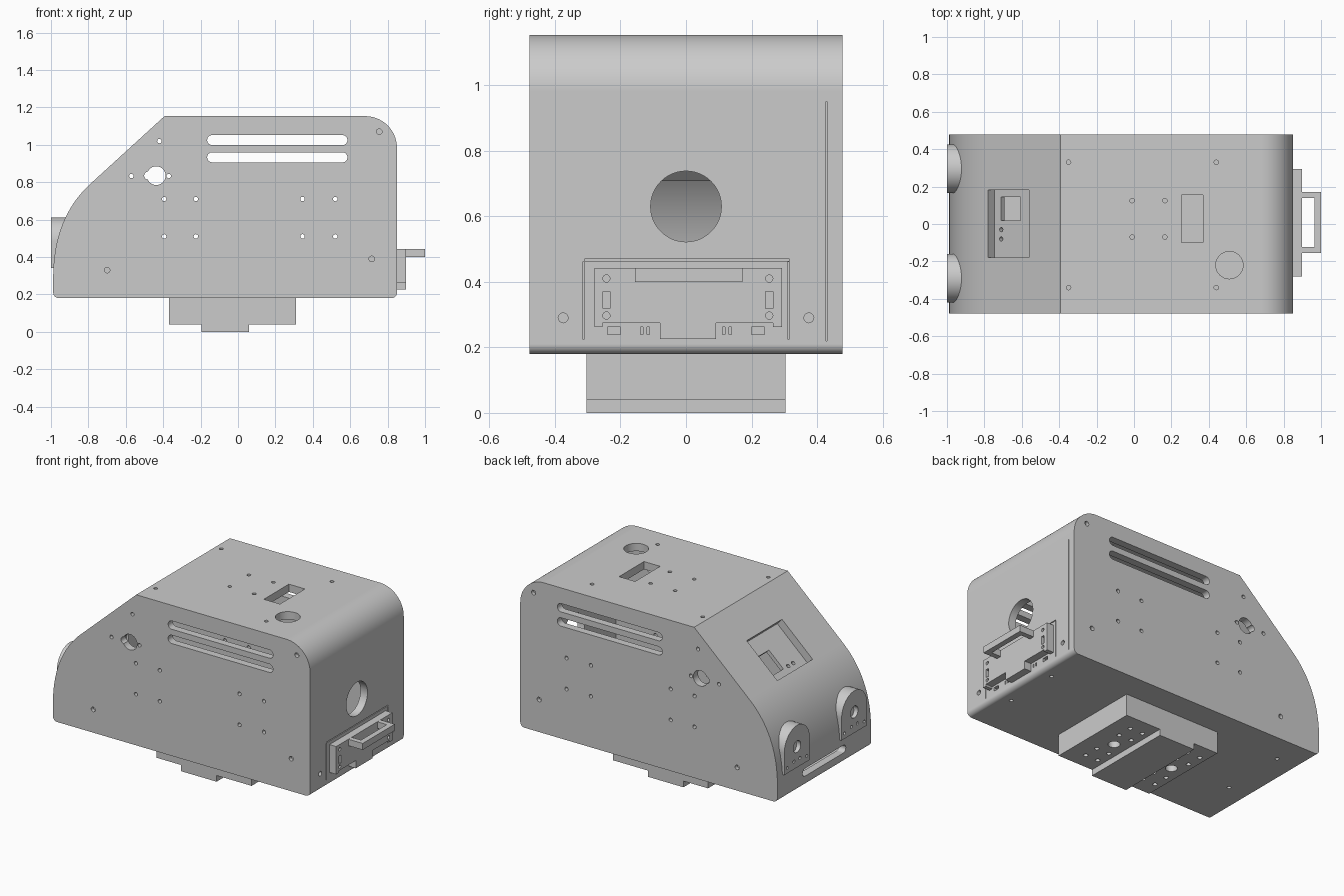
import bpy, bmesh, math
from mathutils import Matrix, Vector

old = bpy.data.objects.get("Cube")
if old:
    bpy.data.objects.remove(old, do_unlink=True)

grey = bpy.data.materials.new("plain grey")
grey.use_nodes = True
colour = (0.6, 0.6, 0.6, 1)
grey.diffuse_color = colour
grey.node_tree.nodes["Principled BSDF"].inputs["Base Color"].default_value = colour


# ---------- helpers ----------
def arc(cx, cy, r, start, end, n=12):
    return [(cx + r * math.cos(math.radians(start + (end - start) * i / n)),
             cy + r * math.sin(math.radians(start + (end - start) * i / n))) for i in range(n + 1)]


def circle(cx, cy, r, n=24):
    return arc(cx, cy, r, 0, 360, n)[:-1]


def rect(a0, a1, b0, b1):
    return [(a0, b0), (a1, b0), (a1, b1), (a0, b1)]


def stadium(a0, a1, b, r):
    return arc(a1 - r, b, r, -90, 90) + arc(a0 + r, b, r, 90, 270)


def prism(bm, pts, axis, lo, hi):
    """Extrude a 2D outline along an axis."""
    place = {"x": lambda a, b, t: (t, a, b), "y": lambda a, b, t: (a, t, b),
             "z": lambda a, b, t: (a, b, t)}[axis]
    ends = [[bm.verts.new(place(a, b, t)) for a, b in pts] for t in (lo, hi)]
    faces = [bm.faces.new(ends[0]), bm.faces.new(ends[1][::-1])]
    n = len(pts)
    for i in range(n):
        j = (i + 1) % n
        faces.append(bm.faces.new((ends[0][j], ends[0][i], ends[1][i], ends[1][j])))
    bmesh.ops.recalc_face_normals(bm, faces=faces)


def make(name, *prisms, matrix=None):
    bm = bmesh.new()
    for p in prisms:
        prism(bm, *p)
    if matrix:
        bm.transform(matrix)
    me = bpy.data.meshes.new(name)
    bm.to_mesh(me)
    bm.free()
    me.materials.append(grey)
    ob = bpy.data.objects.new(name, me)
    bpy.context.collection.objects.link(ob)
    return ob


def activate(ob):
    bpy.ops.object.select_all(action="DESELECT")
    ob.select_set(True)
    bpy.context.view_layer.objects.active = ob


def cut(ob, cutter):
    cutter.hide_render = True
    mod = ob.modifiers.new("cut", "BOOLEAN")
    mod.operation, mod.solver, mod.object = "DIFFERENCE", "EXACT", cutter
    mod.use_self = True
    activate(ob)
    bpy.ops.object.modifier_apply(modifier=mod.name)
    bpy.data.objects.remove(cutter, do_unlink=True)


def finish(ob):
    activate(ob)
    bpy.ops.object.shade_smooth_by_angle(angle=math.radians(30))
    mod = ob.modifiers.new("even_normals", "WEIGHTED_NORMAL")
    mod.keep_sharp = True


# ---------- hollow housing ----------
def outline(d):
    """Side outline of the housing, inset by d."""
    left, right, floor, top = -0.988 + d, 0.85 - d, 0.18 + d, 1.153 - d
    r = max(0.03 - d, 0.004)
    big = 0.17 - d
    p0 = Vector((left, 0.3))
    p1 = Vector((-0.985 + d, 0.617 - 0.45 * d))
    p2 = Vector((-0.783 + 0.665 * d, 0.797 - 0.747 * d))
    nose = [tuple(p0 * (1 - t) ** 2 + p1 * 2 * t * (1 - t) + p2 * t * t)
            for t in (i / 18 for i in range(19))]
    kink = [(-0.393 + 0.38 * d, top)]
    pts = arc(left + r, floor + r, r, 270, 180, 6) + nose + kink
    pts += arc(right - big, top - big, big, 90, 0, 20)
    return pts + arc(right - r, floor + r, r, 0, -90, 6)


WALL, SIDE = 0.05, 0.478
housing = make("housing", (outline(0), "y", -SIDE, SIDE))
cut(housing, make("cavity", (outline(WALL), "y", -0.43, 0.43)))

# Side vents, pivot opening and screw holes through both side walls
drills = [(stadium(-0.165, 0.585, z, 0.027), "y", -1, 1) for z in (1.025, 0.933)]
side_holes = [(-0.42, 1.02), (-0.57, 0.833), (-0.37, 0.833)]
side_holes += [(x, z) for x in (-0.395, -0.225, 0.345, 0.52) for z in (0.51, 0.71)]
drills += [(circle(x, z, 0.012, 16), "y", -1, 1) for x, z in side_holes]
for x, z in ((0.755, 1.07), (0.715, 0.39), (-0.7, 0.33)):
    for s in (-1, 1):
        drills.append((circle(x, z, 0.015, 16), "y", *sorted((s * 0.455, s * 0.6))))

# Roof openings
drills += [(rect(0.255, 0.37, -0.1, 0.155), "z", 1, 1.3),
           (circle(0.51, -0.22, 0.073, 40), "z", 1, 1.3)]
roof_holes = [(x, y) for x in (-0.35, 0.44) for y in (-0.34, 0.33)]
roof_holes += [(x, y) for x in (-0.01, 0.165) for y in (-0.07, 0.125)]
drills += [(circle(x, y, 0.012, 16), "z", 1, 1.3) for x, y in roof_holes]

# Floor screw holes
drills += [(circle(x, y, 0.012, 16), "z", 0.1, 0.3)
           for x, y in ((0.77, 0.18), (0.77, -0.18), (-0.83, 0.29), (-0.83, -0.14))]

# Rear port, screw holes, connector slots and grooves around the bracket
drills.append((circle(0, 0.63, 0.108, 48), "x", 0.7, 1))
for s in (-1, 1):
    drills += [(circle(s * 0.375, 0.29, 0.015, 16), "x", 0.75, 1),
               (rect(s * 0.22 - 0.02, s * 0.22 + 0.02, 0.24, 0.262), "x", 0.83, 1),
               (rect(s * 0.135 - 0.004, s * 0.135 + 0.004, 0.24, 0.262), "x", 0.83, 1),
               (rect(s * 0.115 - 0.004, s * 0.115 + 0.004, 0.24, 0.262), "x", 0.83, 1),
               (rect(s * 0.313 - 0.003, s * 0.313 + 0.003, 0.225, 0.46), "x", 0.838, 1)]
drills += [(rect(-0.31, 0.316, 0.464, 0.469), "x", 0.838, 1),
           (rect(0.427, 0.431, 0.22, 0.95), "x", 0.842, 1)]

# Slot low on the nose
drills.append((stadium(-0.22, 0.22, 0.268, 0.025), "x", -1.1, -0.9))
cut(housing, make("drills", *drills))
cut(housing, make("pivot_opening", (circle(-0.437, 0.835, 0.05, 32), "y", -1, 1),
                  (circle(-0.48, 0.835, 0.022, 16), "y", -1, 1)))

# Window in the sloping face, with a mounting plate behind it
slope = Matrix.Translation((-0.67, 0, 0.898)) @ Matrix.Rotation(-math.atan2(0.356, 0.39), 4, "Y")
cut(housing, make("window", (rect(-0.148, 0.148, -0.178, 0.182), "z", -0.08, 0.1), matrix=slope))
finish(housing)

plate = make("window_plate", (rect(-0.2, 0.2, -0.24, 0.24), "z", -0.075, -0.05), matrix=slope)
cut(plate, make("plate_holes", (rect(-0.1, 0.04, 0.02, 0.145), "z", -0.1, 0),
                (circle(-0.1, -0.03, 0.012, 16), "z", -0.1, 0),
                (circle(-0.1, -0.08, 0.012, 16), "z", -0.1, 0), matrix=slope))
finish(plate)

# ---------- arched sensor mounts on the nose ----------
for name, y in (("left_sensor_mount", 0.295), ("right_sensor_mount", -0.29)):
    arch = [(y - 0.13, 0.34), (y + 0.13, 0.34)] + arc(y, 0.482, 0.13, 0, 180, 32)
    mount = make(name, (arch, "x", -1, -0.9))
    holes = [(circle(y, 0.475, 0.038), "x", -1.1, -0.93)]
    holes += [(circle(y + dy, z, 0.01, 12), "x", -1.1, -0.96)
              for dy, z in ((-0.1, 0.375), (-0.03, 0.39), (0.03, 0.39), (0.1, 0.375))]
    cut(mount, make("mount_holes", *holes))
    finish(mount)

# ---------- mounting foot underneath ----------
foot = make("foot_block", (rect(-0.37, 0.31, -0.304, 0.304), "z", 0.04, 0.185))
holes = []
for x in (-0.28, 0.15):
    holes.append((circle(x, 0, 0.035), "z", 0, 0.13))
    holes += [(circle(x + dx, y, 0.014, 16), "z", 0, 0.1)
              for dx in (-0.045, 0.045) for y in (-0.2, -0.1, 0.1, 0.2)]
cut(foot, make("foot_holes", *holes))
finish(foot)
make("foot_rail", (rect(-0.195, 0.06, -0.304, 0.304), "z", 0, 0.045))

# ---------- rear bracket with handle ----------
panel = [(-0.28, 0.262), (-0.255, 0.262), (-0.255, 0.275), (-0.08, 0.275), (-0.08, 0.225),
         (0.092, 0.225), (0.092, 0.275), (0.265, 0.275), (0.265, 0.262), (0.293, 0.262),
         (0.293, 0.442), (-0.28, 0.442)]
bracket = make("rear_bracket", (panel, "x", 0.845, 0.898))
holes = []
for y in (-0.243, 0.254):
    holes += [(circle(y, 0.41, 0.011, 16), "x", 0.87, 1),
              (circle(y, 0.297, 0.011, 16), "x", 0.87, 1),
              (rect(y - 0.011, y + 0.011, 0.318, 0.37), "x", 0.86, 1)]
cut(bracket, make("bracket_holes", *holes))
finish(bracket)

handle_outline = [(0.89, -0.155), (1, -0.155), (1, 0.172), (0.89, 0.172), (0.89, 0.14),
                  (0.965, 0.14), (0.965, -0.122), (0.89, -0.122)]
make("rear_handle", (handle_outline, "z", 0.4, 0.4415))
